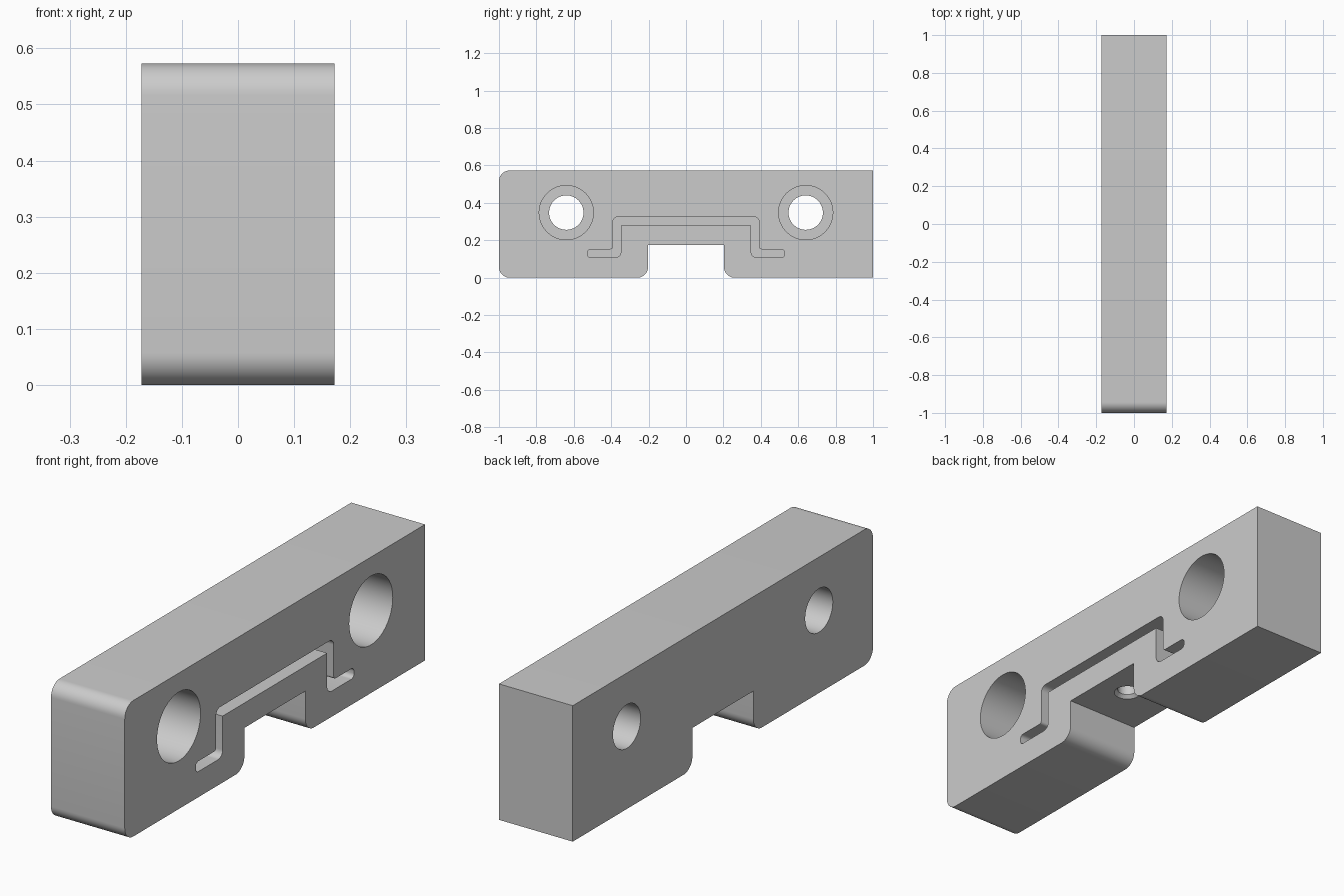
import bpy, bmesh, math
from mathutils import Vector, Matrix

cube = bpy.data.objects.get("Cube")
if cube:
    bpy.data.objects.remove(cube, do_unlink=True)

HALF = 0.172          # half thickness along x
HEIGHT = 0.573
SLOT_FLOOR = -0.10    # x of the slot floor

grey = bpy.data.materials.new("light_grey")
grey.use_nodes = True
colour = (0.6, 0.6, 0.6, 1)
grey.diffuse_color = colour
grey.node_tree.nodes["Principled BSDF"].inputs["Base Color"].default_value = colour


def rounded(corners, steps=10):
    """Turn (y, z, radius) corners into an outline with filleted corners."""
    out = []
    for i, (y, z, r) in enumerate(corners):
        p = Vector((y, z))
        if r == 0:
            out.append(p)
            continue
        a = (Vector(corners[i - 1][:2]) - p).normalized()
        b = (Vector(corners[(i + 1) % len(corners)][:2]) - p).normalized()
        centre = p + (a + b) * r
        for k in range(steps + 1):
            t = math.pi / 2 * k / steps
            out.append(centre - b * r * math.cos(t) - a * r * math.sin(t))
    return out


def finish(name, bm):
    bmesh.ops.recalc_face_normals(bm, faces=bm.faces)
    mesh = bpy.data.meshes.new(name)
    bm.to_mesh(mesh)
    bm.free()
    mesh.materials.append(grey)
    obj = bpy.data.objects.new(name, mesh)
    bpy.context.collection.objects.link(obj)
    return obj


def extrude_profile(name, outline, x0, x1):
    bm = bmesh.new()
    face = bm.faces.new([bm.verts.new((x0, p.x, p.y)) for p in outline])
    ext = bmesh.ops.extrude_face_region(bm, geom=[face])
    verts = [v for v in ext["geom"] if isinstance(v, bmesh.types.BMVert)]
    bmesh.ops.translate(bm, verts=verts, vec=(x1 - x0, 0, 0))
    return finish(name, bm)


def turned(name, profile, matrix, sides=64):
    """Solid of revolution from (radius, height) points, placed by a matrix."""
    bm = bmesh.new()
    rings = []
    for r, h in profile:
        angles = [2 * math.pi * k / sides for k in range(sides)]
        rings.append([bm.verts.new((r * math.cos(a), r * math.sin(a), h)) for a in angles])
    for low, high in zip(rings, rings[1:]):
        for k in range(sides):
            n = (k + 1) % sides
            bm.faces.new((low[k], low[n], high[n], high[k]))
    bm.faces.new(rings[0])
    bm.faces.new(rings[-1])
    bm.transform(matrix)
    return finish(name, bm)


# Block with rounded front end and a notch underneath
R = 0.057
block = extrude_profile("clamp_block", rounded([
    (-1, 0, R), (-0.203, 0, R), (-0.203, 0.175, 0), (0.203, 0.175, 0),
    (0.203, 0, R), (1, 0, 0), (1, HEIGHT, 0), (-1, HEIGHT, R)]), -HALF, HALF)

# Hat-shaped slot, mirrored about the middle
half_slot = [(0.348, 0.28, 0), (0.348, 0.108, 0.03), (0.527, 0.108, 0.018),
             (0.527, 0.152, 0.018), (0.392, 0.152, 0.012), (0.392, 0.325, 0.028)]
slot = half_slot + [(-y, z, r) for y, z, r in reversed(half_slot)]
cutters = [extrude_profile("slot_cutter", rounded(slot), SLOT_FLOOR, HALF + 0.05)]

# Counterbored bolt holes, wide side on +x
for side, y in (("front", -0.64), ("back", 0.64)):
    place = Matrix.Translation((0, y, 0.348)) @ Matrix.Rotation(math.pi / 2, 4, "Y")
    cutters.append(turned(side + "_bolt_cutter", [
        (0.092, -0.3), (0.092, -0.028), (0.145, -0.028), (0.145, 0.3)], place))

# Countersunk screw hole from the notch up into the slot
cutters.append(turned("screw_hole_cutter", [
    (0.054, 0.15), (0.054, 0.175), (0.04, 0.189), (0.04, 0.3)],
    Matrix.Translation((0.036, 0, 0)), 40))

bpy.context.view_layer.objects.active = block
block.select_set(True)
for cutter in cutters:
    mod = block.modifiers.new(cutter.name, "BOOLEAN")
    mod.operation = "DIFFERENCE"
    mod.solver = "EXACT"
    mod.object = cutter
    bpy.ops.object.modifier_apply(modifier=mod.name)
    bpy.data.objects.remove(cutter, do_unlink=True)

bpy.ops.object.shade_smooth_by_angle(angle=math.radians(30))
